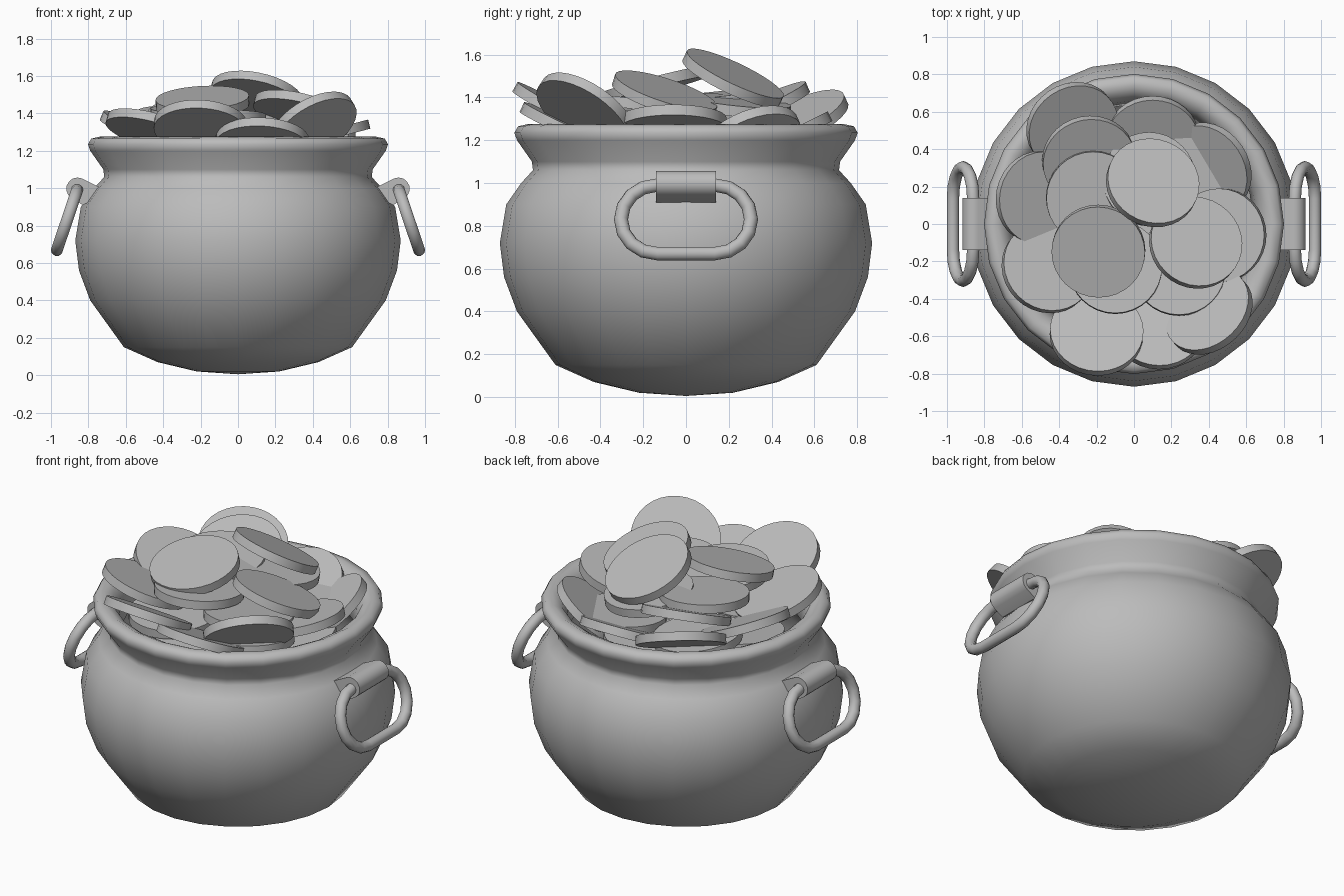
import bpy, bmesh, math, random
from mathutils import Vector, Matrix

cube = bpy.data.objects.get("Cube")
if cube:
    bpy.data.objects.remove(cube, do_unlink=True)

grey = bpy.data.materials.new("plain grey")
grey.use_nodes = True
GREY = (0.5, 0.5, 0.5, 1)
grey.diffuse_color = GREY
grey.node_tree.nodes["Principled BSDF"].inputs["Base Color"].default_value = GREY


def finish(bm, name, angle=40):
    """Turn a bmesh into a named, shaded object."""
    bmesh.ops.remove_doubles(bm, verts=bm.verts, dist=0.0005)
    bmesh.ops.recalc_face_normals(bm, faces=bm.faces)
    mesh = bpy.data.meshes.new(name)
    bm.to_mesh(mesh)
    bm.free()
    mesh.materials.append(grey)
    obj = bpy.data.objects.new(name, mesh)
    bpy.context.collection.objects.link(obj)
    bpy.ops.object.select_all(action='DESELECT')
    obj.select_set(True)
    bpy.context.view_layer.objects.active = obj
    bpy.ops.object.shade_smooth_by_angle(angle=math.radians(angle))
    return obj


# Pot: one lathed profile, outside then rim then inside
profile = [(0, .005), (.22, .02), (.43, .07), (.61, .15), (.79, .4), (.85, .56),
           (.87, .72), (.84, .9), (.77, 1.0), (.715, 1.06), (.72, 1.1), (.79, 1.2),
           (.802, 1.235), (.785, 1.265), (.74, 1.275), (.69, 1.25), (.66, 1.19),
           (.64, 1.08), (.7, 1.0), (.78, .88), (.81, .72), (.73, .4), (.55, .2), (0, .1)]
bm = bmesh.new()
ring = [bm.verts.new((r, 0, z)) for r, z in profile]
edges = [bm.edges.new(pair) for pair in zip(ring, ring[1:])]
bmesh.ops.spin(bm, geom=ring + edges, cent=(0, 0, 0), axis=(0, 0, 1),
               angle=math.tau, steps=24, use_duplicate=False)
finish(bm, "pot", 60)


# Handles: an oblong ring hanging in a rounded sleeve
def handle_ring(side, name):
    top, bottom = Vector((.86, 0, .99)), Vector((.968, 0, .67))
    mid, up = (top + bottom) / 2, (top - bottom) / 2
    radius, straight = up.length, .135
    up.normalize()
    normal = up.cross(Vector((0, 1, 0)))
    bm = bmesh.new()
    loops = []
    for end in (1, -1):
        for i in range(9):
            a = math.pi * i / 8 - math.pi / 2
            out = Vector((0, math.cos(a) * end, 0)) + up * math.sin(a) * end
            centre = mid + Vector((0, end * straight, 0)) + out * radius
            loop = []
            for k in range(10):
                b = math.tau * k / 10
                p = centre + (out * math.cos(b) + normal * math.sin(b)) * .033
                loop.append(bm.verts.new((p.x * side, p.y, p.z)))
            loops.append(loop)
    for one, two in zip(loops, loops[1:] + loops[:1]):
        for k in range(10):
            j = (k + 1) % 10
            bm.faces.new((one[k], one[j], two[j], two[k]))
    finish(bm, name, 60)


def handle_sleeve(side, name):
    section = []
    for i in range(8):
        a = math.radians(-60 + 25 * i)
        section.append((.858 + .06 * math.cos(a), .997 + .06 * math.sin(a)))
    section += [(.73, 1.0), (.75, .95), (.83, .91)]
    bm = bmesh.new()
    face = bm.faces.new([bm.verts.new((x * side, -.14, z)) for x, z in section])
    extruded = bmesh.ops.extrude_face_region(bm, geom=[face])
    moved = [v for v in extruded["geom"] if isinstance(v, bmesh.types.BMVert)]
    bmesh.ops.translate(bm, verts=moved, vec=(0, .28, 0))
    finish(bm, name, 35)


for side, word in ((1, "left"), (-1, "right")):
    handle_ring(side, word + "_handle_ring")
    handle_sleeve(side, word + "_handle_sleeve")


# Coins: thin discs, each with a centre and a sideways lean
def coin(x, y, z, lean_x, lean_y, name):
    normal = Vector((lean_x, lean_y, math.sqrt(1 - lean_x ** 2 - lean_y ** 2)))
    turn = Vector((0, 0, 1)).rotation_difference(normal).to_matrix().to_4x4()
    bm = bmesh.new()
    bmesh.ops.create_cone(bm, cap_ends=True, segments=32, radius1=.25, radius2=.25,
                          depth=.05, matrix=Matrix.Translation((x, y, z)) @ turn)
    finish(bm, name, 40)


heap = [(.1, .22, 1.49, .2, .42), (-.19, -.145, 1.46, -.05, -.25),
        (.33, -.1, 1.41, .22, .3), (.46, -.06, 1.28, -.25, 0),
        (-.46, -.23, 1.31, .25, .28), (-.2, -.58, 1.33, .05, .48),
        (.4, -.47, 1.33, -.45, .5), (.13, -.54, 1.25, .05, .42),
        (-.33, .52, 1.29, .3, -.4), (-.24, .34, 1.35, .1, -.4),
        (.1, .45, 1.2, 0, -.45), (.4, .3, 1.19, -.5, -.35),
        (-.5, .14, 1.29, .4, -.1), (-.22, .14, 1.39, .05, -.1),
        (-.1, -.23, 1.37, 0, .1), (.24, -.24, 1.31, 0, .12), (.08, .24, 1.36, .1, .1)]
for i, spec in enumerate(heap):
    coin(*spec, f"coin_{i + 1}")

# Buried coins filling the neck below the heap
random.seed(4)
for i in range(9):
    a = math.tau * i / 8
    r = .36 if i < 8 else 0
    coin(r * math.cos(a), r * math.sin(a), 1.14 + .05 * (i % 2),
         random.uniform(-.12, .12), random.uniform(-.12, .12), f"buried_coin_{i + 1}")
